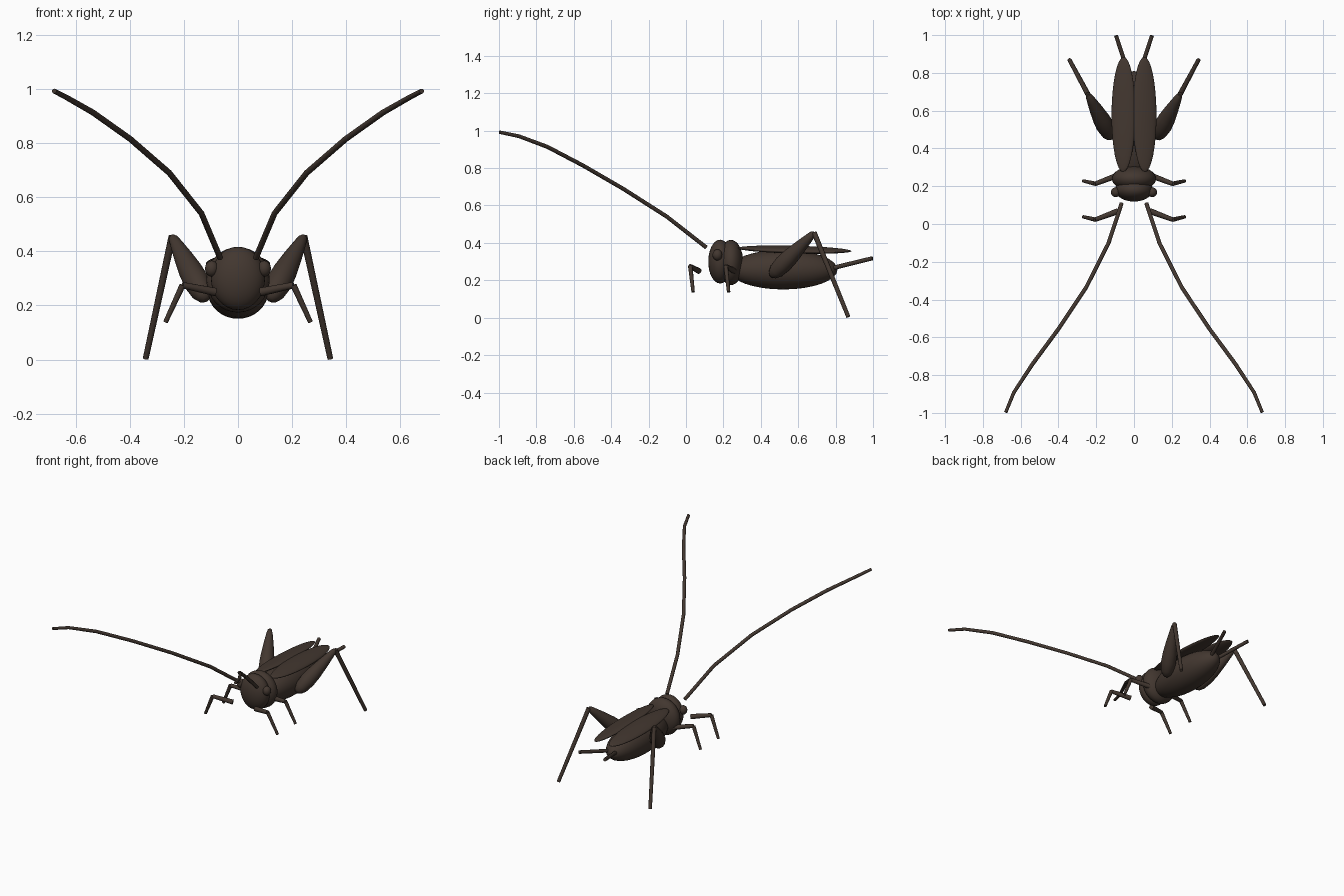
import bpy, bmesh, math
from mathutils import Vector, Matrix

if "Cube" in bpy.data.objects:
    bpy.data.objects.remove(bpy.data.objects["Cube"])

brown = bpy.data.materials.new("dark brown")
brown.diffuse_color = (0.055, 0.038, 0.029, 1)
brown.use_nodes = True
brown.node_tree.nodes["Principled BSDF"].inputs["Base Color"].default_value = brown.diffuse_color


def finish(bm, name):
    bmesh.ops.recalc_face_normals(bm, faces=bm.faces)
    me = bpy.data.meshes.new(name)
    bm.to_mesh(me)
    bm.free()
    me.materials.append(brown)
    ob = bpy.data.objects.new(name, me)
    bpy.context.collection.objects.link(ob)
    bpy.context.view_layer.objects.active = ob
    ob.select_set(True)
    bpy.ops.object.shade_smooth_by_angle(angle=math.radians(50))
    ob.select_set(False)
    return ob


def ellipsoid(name, centre, radii, rot=Matrix.Identity(4), seg=32, rings=16):
    bm = bmesh.new()
    # poles point along the body axis
    turn = Matrix.Rotation(math.pi / 2, 4, 'X')
    mat = Matrix.Translation(centre) @ rot @ Matrix.Diagonal((*radii, 1)) @ turn
    bmesh.ops.create_uvsphere(bm, u_segments=seg, v_segments=rings, radius=1, matrix=mat)
    return finish(bm, name)


def tube(name, pts, radii, sides=10):
    """Capped round tube through pts with one radius per point."""
    bm = bmesh.new()
    pts = [Vector(p) for p in pts]
    rings = []
    for i, p in enumerate(pts):
        d = (pts[min(i + 1, len(pts) - 1)] - pts[max(i - 1, 0)]).normalized()
        u = d.cross(Vector((0.3, 0, 1))).normalized()
        v = d.cross(u)
        rings.append([bm.verts.new(p + radii[i] * (u * math.cos(a) + v * math.sin(a)))
                      for a in (2 * math.pi * k / sides for k in range(sides))])
    for a, b in zip(rings, rings[1:]):
        for k in range(sides):
            n = (k + 1) % sides
            bm.faces.new((a[k], a[n], b[n], b[k]))
    bm.faces.new(rings[0])
    bm.faces.new(rings[-1])
    return finish(bm, name)


# Body
ellipsoid("head", (0, 0.182, 0.3), (0.1, 0.063, 0.117))
ellipsoid("thorax", (0, 0.24, 0.295), (0.117, 0.066, 0.121))
ellipsoid("abdomen", (0, 0.52, 0.257), (0.113, 0.29, 0.106))

for s, side in ((1, "right"), (-1, "left")):
    def m(pts):
        return [(s * x, y, z) for x, y, z in pts]

    # Eye and folded wing
    ellipsoid(side + "_eye", (s * 0.097, 0.168, 0.336), (0.025, 0.026, 0.03), seg=16, rings=10)
    roll = Matrix.Rotation(s * math.radians(10), 4, 'Y') @ Matrix.Rotation(math.radians(-1.5), 4, 'X')
    ellipsoid(side + "_wing", (s * 0.056, 0.58, 0.364), (0.064, 0.305, 0.018), roll)

    # Antenna
    tube(side + "_antenna",
         m([(0.066, 0.108, 0.376), (0.135, -0.102, 0.54), (0.254, -0.337, 0.69),
            (0.398, -0.553, 0.815), (0.536, -0.74, 0.913), (0.636, -0.892, 0.97),
            (0.679, -0.997, 0.992)]),
         [0.011] * 5 + [0.01, 0.009])

    # Small legs, two pairs
    for name, y in (("front", 0), ("middle", 0.19)):
        hip, knee, foot = m([(0.085, y + 0.068, 0.25), (0.205, y + 0.023, 0.275),
                             (0.268, y + 0.038, 0.138)])
        tube(f"{side}_{name}_upper_leg", (hip, knee), (0.016, 0.012))
        tube(f"{side}_{name}_lower_leg", (knee, foot), (0.012, 0.009))

    # Jumping leg: swollen thigh and thin shin
    hip, knee, foot = (Vector(p) for p in m([(0.118, 0.455, 0.222), (0.243, 0.685, 0.455),
                                             (0.341, 0.868, 0.004)]))
    prof = [(0, 0.012), (0.04, 0.028), (0.12, 0.041), (0.28, 0.048), (0.45, 0.045),
            (0.65, 0.036), (0.85, 0.025), (0.96, 0.018), (1, 0.01)]
    tube(side + "_hind_thigh", [hip.lerp(knee, t) for t, r in prof], [r for t, r in prof], 16)
    tube(side + "_hind_shin", (knee, foot), (0.014, 0.011))

    # Tail feeler
    tube(side + "_tail_feeler", m([(0.02, 0.77, 0.262), (0.095, 0.997, 0.318)]), (0.012, 0.011))
